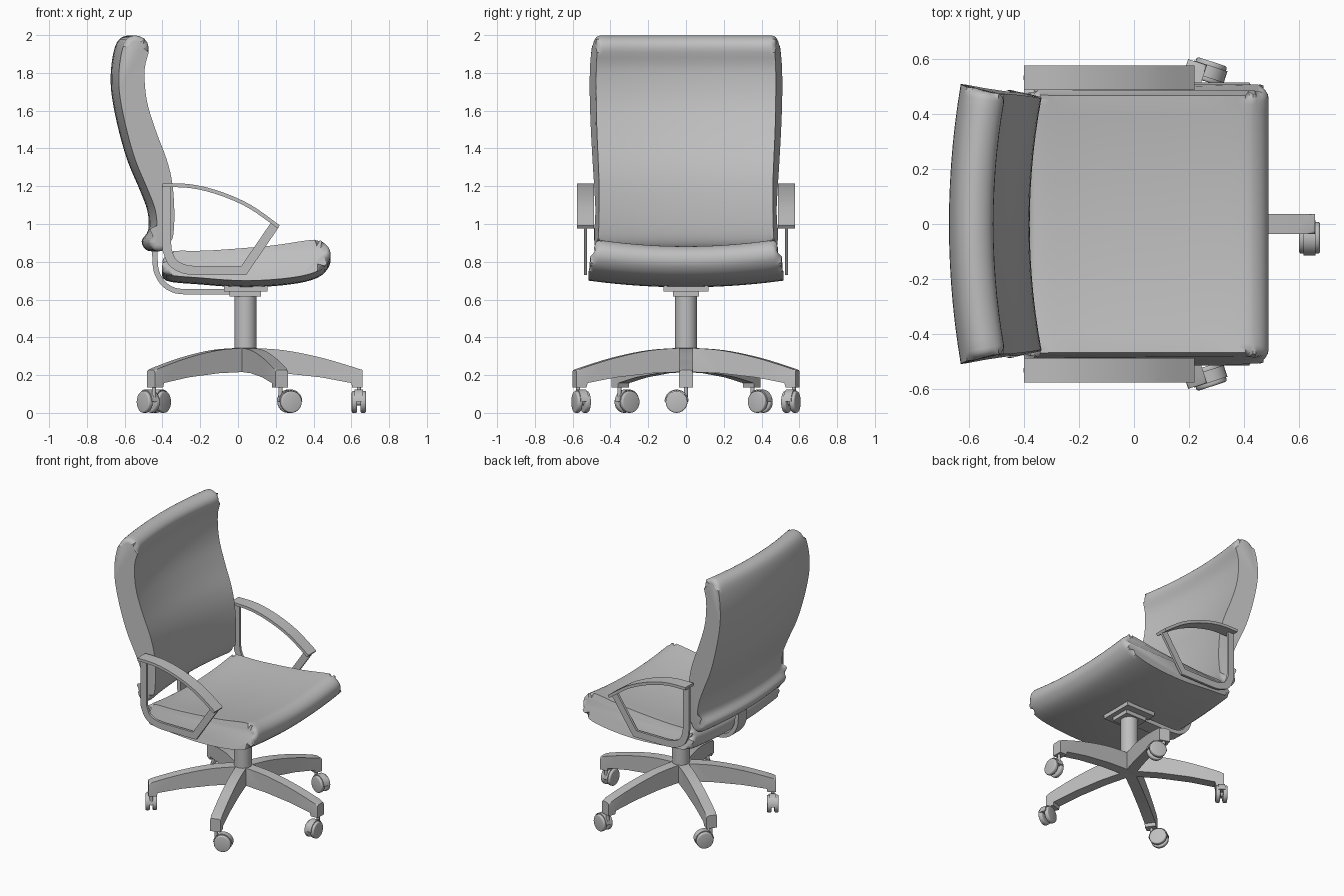
import bpy, bmesh
from math import radians, pi, sin, cos
from mathutils import Vector, Matrix

if "Cube" in bpy.data.objects:
    bpy.data.objects.remove(bpy.data.objects["Cube"], do_unlink=True)

grey = bpy.data.materials.new("plain_grey")
grey.use_nodes = True
grey.diffuse_color = (0.52, 0.52, 0.52, 1)
grey.node_tree.nodes["Principled BSDF"].inputs["Base Color"].default_value = grey.diffuse_color


def finish(name, bm, matrix=None):
    bmesh.ops.recalc_face_normals(bm, faces=bm.faces)
    mesh = bpy.data.meshes.new(name)
    bm.to_mesh(mesh)
    bm.free()
    mesh.materials.append(grey)
    mesh.shade_smooth()
    mesh.set_sharp_from_angle(angle=radians(38))
    obj = bpy.data.objects.new(name, mesh)
    bpy.context.collection.objects.link(obj)
    if matrix:
        obj.matrix_world = matrix
    return obj


def smooth_path(points, steps=5, closed=False):
    """Catmull-Rom curve through the points."""
    p = [Vector(q) for q in points]
    n = len(p)
    pick = (lambda i: p[i % n]) if closed else (lambda i: p[max(0, min(n - 1, i))])
    out = []
    for i in range(n if closed else n - 1):
        a, b, c, d = (pick(i + k) for k in (-1, 0, 1, 2))
        for s in range(steps):
            t = s / steps
            out.append(0.5 * (2 * b + (c - a) * t + (2 * a - 5 * b + 4 * c - d) * t ** 2
                              + (3 * b - a - 3 * c + d) * t ** 3))
    return out if closed else out + [p[-1]]


def prism(bm, outline, y0, y1, bevel=0, above=-1):
    """Extrude an xz outline along y, optionally rounding its rim."""
    rings = [[bm.verts.new((q[0], y, q[1])) for q in outline] for y in (y0, y1)]
    n = len(outline)
    caps = [bm.faces.new(r) for r in rings]
    for i in range(n):
        j = (i + 1) % n
        bm.faces.new((rings[0][i], rings[0][j], rings[1][j], rings[1][i]))
    if bevel:
        rim = [e for f in caps for e in f.edges if all(v.co.z > above for v in e.verts)]
        bmesh.ops.bevel(bm, geom=rim, offset=bevel, segments=3, profile=0.5, affect='EDGES')


def strip(path, width):
    """Outline of a band of constant width that follows a path."""
    p = [Vector(q) for q in path]
    left, right = [], []
    for i, q in enumerate(p):
        d1 = (q - p[i - 1]).normalized() if i else (p[1] - q).normalized()
        d2 = (p[i + 1] - q).normalized() if i < len(p) - 1 else d1
        d = (d1 + d2).normalized()
        side = Vector((-d.y, d.x)) * width / 2 / max(0.5, d.dot(d1))
        left.append(q + side)
        right.append(q - side)
    return left + right[::-1]


def cushion(name, profile, bow, rounding, spans=14):
    """Loft a profile of (x, z, half width) sideways, bowed toward the sitter."""
    bm = bmesh.new()
    rings = []
    pts = smooth_path(profile, 4, True)
    for k in range(spans + 1):
        t = 2 * k / spans - 1
        rings.append([bm.verts.new((q.x + bow[0] * t * t, t * q.z, q.y + bow[1] * t * t))
                      for q in pts])
    for a, b in zip(rings, rings[1:]):
        for i in range(len(pts)):
            j = (i + 1) % len(pts)
            bm.faces.new((a[i], a[j], b[j], b[i]))
    caps = [bm.faces.new(rings[0]), bm.faces.new(rings[-1])]
    bmesh.ops.bevel(bm, geom=[e for f in caps for e in f.edges], offset=rounding,
                    segments=4, profile=0.5, affect='EDGES')
    return finish(name, bm)


def box(name, x0, x1, half_y, z0, z1):
    bm = bmesh.new()
    prism(bm, [(x0, z0), (x1, z0), (x1, z1), (x0, z1)], -half_y, half_y)
    return finish(name, bm)


def rod(bm, r, x, z0, z1, sides):
    bmesh.ops.create_cone(bm, cap_ends=True, segments=sides, radius1=r, radius2=r,
                          depth=z1 - z0, matrix=Matrix.Translation((x, 0, (z0 + z1) / 2)))


# Upholstery
cushion("backrest", [
    (-.475, .97, .485), (-.48, 1.07, .48), (-.52, 1.18, .485), (-.587, 1.34, .495),
    (-.64, 1.53, .505), (-.672, 1.71, .51), (-.669, 1.85, .507), (-.642, 1.96, .495),
    (-.59, 1.997, .485), (-.535, 1.98, .475), (-.512, 1.93, .47), (-.537, 1.82, .475),
    (-.527, 1.66, .475), (-.48, 1.5, .472), (-.42, 1.34, .465), (-.39, 1.21, .46),
    (-.38, 1.05, .46), (-.39, .92, .465), (-.43, .862, .475), (-.485, .862, .485),
    (-.51, .91, .49)], (.043, 0), .03)
cushion("seat", [
    (-.40, .76, .49), (-.38, .70, .51), (-.2, .68, .515), (.04, .665, .515),
    (.275, .68, .515), (.42, .715, .515), (.482, .775, .5), (.485, .835, .49),
    (.445, .874, .475), (.38, .88, .468), (.17, .85, .468), (-.15, .825, .468),
    (-.34, .822, .47), (-.385, .80, .48)], (0, .035), .035)

# Armrests: a curved pad on a thin flat frame, one each side
pad_path = smooth_path([(-.40, 1.205), (-.25, 1.20), (-.095, 1.162), (.063, 1.092), (.215, .985)])
frame_path = ([(-.378, 1.2), (-.378, .9)]
              + smooth_path([(-.375, .86), (-.345, .795), (-.285, .762), (-.22, .753)])
              + [(.03, .753), (.195, .995)])
for side, s in (("left", 1), ("right", -1)):
    bm = bmesh.new()
    prism(bm, strip(pad_path, .02), s * .488, s * .578)
    finish(side + "_arm_pad", bm)
    bm = bmesh.new()
    prism(bm, strip(frame_path, .048), s * .524, s * .541)
    finish(side + "_arm_frame", bm)

# Bracket joining the backrest to the mechanism under the seat
bm = bmesh.new()
bracket = [(-.44, .92)] + smooth_path([(-.44, .83), (-.432, .75), (-.395, .685),
                                       (-.34, .65), (-.28, .641)]) + [(0, .641)]
prism(bm, strip(bracket, .028), -.05, .05)
finish("back_bracket", bm)

# Mechanism plates and gas column
box("seat_plate", -.075, .155, .12, .642, .672)
box("lower_plate", -.045, .122, .07, .615, .645)
bm = bmesh.new()
rod(bm, .058, .04, .25, .62, 32)
finish("column", bm)

# Five legs, each with a twin-wheel caster
leg_top = smooth_path([(0, .345), (.2, .332), (.41, .29), (.62, .227)])
leg_bottom = [(.62, .135), (.565, .135), (.56, .158), (.4, .188), (.2, .21), (0, .218)]
circle = [(cos(2 * pi * i / 24), sin(2 * pi * i / 24)) for i in range(24)]
wheel = [(.05 + .058 * c, .058 + .058 * s) for c, s in circle]
hood = strip([(.05 + .061 * cos(pi * i / 12), .06 + .061 * sin(pi * i / 12))
              for i in range(13)], .006)
for k in range(5):
    angle = 2 * pi * k / 5
    turn = Matrix.Translation((.04, 0, 0)) @ Matrix.Rotation(angle, 4, 'Z')
    bm = bmesh.new()
    prism(bm, leg_top + leg_bottom, -.036, .036, .014, .222)
    finish(f"leg_{k + 1}", bm, turn)

    heading = pi / 2 if k == 4 else -pi / 2
    pivot = turn @ Matrix.Translation((.6, 0, 0)) @ Matrix.Rotation(heading, 4, 'Z')
    bm = bmesh.new()
    for s in (1, -1):
        prism(bm, wheel, s * .009, s * .038, .008)
    finish(f"caster_wheels_{k + 1}", bm, pivot)
    bm = bmesh.new()
    prism(bm, hood, -.022, .022)
    prism(bm, [(.05 + .02 * c, .058 + .02 * s) for c, s in circle], -.03, .03)
    prism(bm, [(-.005, .06), (.105, .06), (.09, .1), (.05, .118), (.01, .1)], -.007, .007)
    rod(bm, .011, 0, .058, .15, 12)
    finish(f"caster_fork_{k + 1}", bm, pivot)
